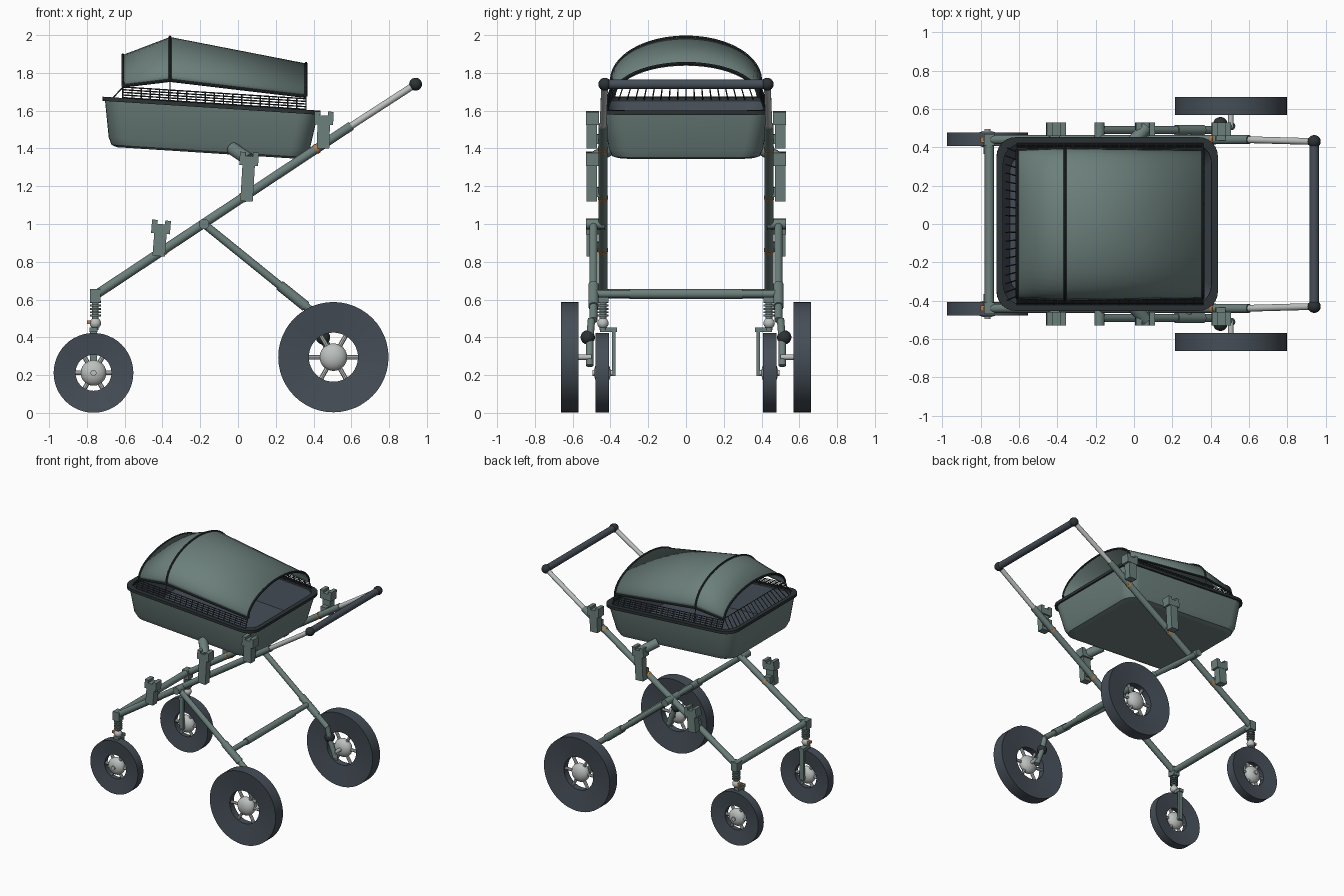
import bpy, bmesh
from math import sin, cos, pi
from mathutils import Vector, Matrix

cube = bpy.data.objects.get("Cube")
if cube:
    bpy.data.objects.remove(cube, do_unlink=True)


def material(name, r, g, b):
    m = bpy.data.materials.new(name)
    m.use_nodes = True
    m.diffuse_color = (r, g, b, 1)
    m.node_tree.nodes["Principled BSDF"].inputs["Base Color"].default_value = (r, g, b, 1)
    return m


GREEN = material("grey green", .15, .215, .2)
SLATE = material("dark slate", .06, .075, .095)
BLACK = material("charcoal", .025, .032, .036)
SILVER = material("light grey", .5, .53, .52)
ORANGE = material("orange", .55, .2, .05)


def finish(name, bm, mat, smooth=True):
    bmesh.ops.recalc_face_normals(bm, faces=bm.faces)
    mesh = bpy.data.meshes.new(name)
    bm.to_mesh(mesh)
    bm.free()
    mesh.materials.append(mat)
    ob = bpy.data.objects.new(name, mesh)
    bpy.context.collection.objects.link(ob)
    if smooth:
        bpy.ops.object.select_all(action='DESELECT')
        ob.select_set(True)
        bpy.context.view_layer.objects.active = ob
        bpy.ops.object.shade_smooth_by_angle(angle=.6)
    return ob


def rods(name, pairs, r, mat, sides=14):
    """Straight cylinders between pairs of points, joined in one object."""
    bm = bmesh.new()
    for a, b in pairs:
        a, b = Vector(a), Vector(b)
        d = b - a
        place = Matrix.Translation((a + b) / 2) @ d.to_track_quat('Z', 'Y').to_matrix().to_4x4()
        bmesh.ops.create_cone(bm, cap_ends=True, segments=sides, radius1=r, radius2=r,
                              depth=d.length, matrix=place)
    return finish(name, bm, mat, sides > 6)


def boxes(name, items, mat, tilt=0, pivot=(0, 0, 0)):
    """Boxes given as (centre, size), tilted together about the y axis."""
    bm = bmesh.new()
    for c, size in items:
        bmesh.ops.create_cube(bm, size=1, matrix=Matrix.Translation(c) @ Matrix.Diagonal((*size, 1)))
    bmesh.ops.rotate(bm, verts=bm.verts, cent=pivot, matrix=Matrix.Rotation(tilt, 3, 'Y'))
    return finish(name, bm, mat, False)


def ball(name, c, r, mat, flat=1):
    bm = bmesh.new()
    bmesh.ops.create_uvsphere(bm, u_segments=20, v_segments=12, radius=r,
                              matrix=Matrix.Translation(c) @ Matrix.Diagonal((1, flat, 1, 1)))
    return finish(name, bm, mat)


def loft(name, rings, mat, loop=True, cap=False, wrap=False):
    """Skin a series of equal-length point rings."""
    bm = bmesh.new()
    vs = [[bm.verts.new(p) for p in ring] for ring in rings]
    n = len(vs[0])
    for k in range(len(vs) if wrap else len(vs) - 1):
        a, b = vs[k], vs[(k + 1) % len(vs)]
        for i in range(n if loop else n - 1):
            j = (i + 1) % n
            bm.faces.new((a[i], a[j], b[j], b[i]))
    if cap:
        bm.faces.new(vs[0])
        bm.faces.new(vs[-1])
    return finish(name, bm, mat)


# Basin: tilted rounded tray with a dark lining and rim
TILT = Matrix.Translation((-.14, 0, 1.625)) @ Matrix.Rotation(.064, 4, 'Y')
LONG, WIDE = .57, .445


def tray_ring(inset, z, corner=.1):
    ring = []
    for q, (sx, sy) in enumerate([(1, 1), (-1, 1), (-1, -1), (1, -1)]):
        for k in range(7):
            t = (q + k / 6) * pi / 2
            ring.append(TILT @ Vector((sx * (LONG - corner - inset) + corner * cos(t),
                                       sy * (WIDE - corner - inset) + corner * sin(t), z)))
    return ring


loft("basin", [tray_ring(.085, -.25), tray_ring(.055, -.24), tray_ring(.037, -.2),
               tray_ring(.004, 0)], GREEN).data
loft("basin_floor", [tray_ring(.085, -.25), tray_ring(.085, -.24)], GREEN, cap=True)
loft("basin_lining", [tray_ring(.075, -.215), tray_ring(.02, 0)], SLATE)
loft("lining_floor", [tray_ring(.075, -.22), tray_ring(.075, -.215)], SLATE, cap=True)
loft("basin_rim", [tray_ring(-.008, -.01), tray_ring(-.008, .012),
                   tray_ring(.026, .012), tray_ring(.026, -.01)], BLACK, wrap=True)

# Hood: three arched stations (x, base z, top z, half width)
STATIONS = [(-.61, 1.73, 1.895, .385), (-.36, 1.76, 1.99, .395), (.36, 1.675, 1.85, .385)]


def arch(x, base, top, w):
    return [Vector((x, w * cos(pi * k / 24), base + (top - base) * sin(pi * k / 24)))
            for k in range(25)]


arches = [arch(*s) for s in STATIONS]
hood = loft("hood", arches, GREEN, loop=False)
hood.modifiers.new("thickness", 'SOLIDIFY').thickness = .012
trim = [pair for a in arches for pair in zip(a, a[1:])]
for e in (0, -1):
    trim += [(arches[0][e], arches[1][e]), (arches[1][e], arches[2][e])]
rods("hood_trim", trim, .008, BLACK, 8)


# Wire guard between basin rim and hood
def rim_point(x, y):
    p = TILT @ Vector((0, 0, 0))
    return Vector((x, y, p.z - .064 * (x + .14)))


def hood_base(x):
    a, b, c = STATIONS
    if x < b[0]:
        return a[1] + (b[1] - a[1]) * (x - a[0]) / (b[0] - a[0])
    return b[1] + (c[1] - b[1]) * (x - b[0]) / (c[0] - b[0])


wires = []
for s in (1, -1):
    for k in range(21):
        x = -.61 + .97 * k / 20
        wires.append((rim_point(x, s * .425), (x, s * .395, rim_point(x, 0).z + .07)))
    for k in range(6):
        y, lift = s * (.425 - .006 * k), .014 * k
        up = Vector((0, 0, lift))
        wires.append((rim_point(-.61, y) + up, rim_point(.36, y) + up))
    for x in (-.61, -.36, .36):
        wires.append((rim_point(x, s * .42), (x, s * .39, hood_base(x))))
for k in range(19):
    y = -.4 + .8 * k / 18
    wires.append((rim_point(-.67, y), (-.6, y * .93, 1.735)))
wires.append(((-.605, -.385, 1.735), (-.605, .385, 1.735)))
rods("wire_guard", wires, .0035, BLACK, 4)


# Wheel with dished tyre, hub and spokes
def wheel(name, c, R, hole, half, hub):
    c = Vector(c)

    def ring(r, y):
        return [c + Vector((r * cos(t * pi / 24), y, r * sin(t * pi / 24))) for t in range(48)]

    loft(name + "_tyre", [ring(R, -half), ring(R, half), ring(hole, half * .55),
                          ring(hole, -half * .55)], SLATE, wrap=True)
    spokes = [(c, c + Vector(((hole + .01) * cos(k * pi / 3), 0, (hole + .01) * sin(k * pi / 3))))
              for k in range(6)]
    rods(name + "_spokes", spokes, .012, SILVER, 8)
    ball(name + "_hub", c, hub, SILVER, .65)


START, SLEEVE, GRIP = (-.76, .62), (.6, 1.52), (.94, 1.74)


def rail(x):
    return START[1] + (x - START[0]) * (SLEEVE[1] - START[1]) / (SLEEVE[0] - START[0])


for s, side in ((1, "back"), (-1, "front")):
    def P(x, y, z):
        return Vector((x, s * y, z))

    # Main rail and telescopic handle arm
    rods(side + "_rail", [(P(START[0], .44, START[1]), P(SLEEVE[0], .44, SLEEVE[1]))], .024, GREEN)
    rods(side + "_handle_arm", [(P(.58, .44, 1.507), P(.94, .43, 1.74))], .018, SILVER)
    ball(side + "_handle_knob", P(.94, .43, 1.74), .034, BLACK)
    rods(side + "_rail_bands", [(P(x, .44, rail(x)), P(x + .012, .44, rail(x + .012)))
                                for x in (-.4, .02, .41)], .027, ORANGE)

    # Sloping rear leg, sleeve and axle carrier
    rods(side + "_leg", [(P(-.18, .49, 1), P(.45, .49, .49))], .021, GREEN)
    rods(side + "_leg_sleeve", [(P(.22, .49, .676), P(.36, .49, .563))], .028, GREEN)
    rods(side + "_leg_pivot", [(P(-.18, .43, 1), P(-.18, .53, 1))], .028, GREEN)
    rods(side + "_axle_carrier", [(P(.44, .5, .5), P(.46, .51, .38)),
                                  (P(.46, .51, .38), P(.51, .51, .25))], .02, GREEN)
    ball(side + "_axle_joint", P(.45, .52, .4), .038, BLACK)
    rods(side + "_axle", [(P(.505, .5, .295), P(.505, .63, .295))], .014, SILVER)
    wheel(side + "_large_wheel", P(.505, .615, .295), .292, .13, .047, .073)

    # Small wheel, its sprung post and one-sided fork
    wheel(side + "_small_wheel", P(-.765, .443, .212), .211, .095, .035, .068)
    boxes(side + "_rail_corner", [(P(-.755, .44, .62), (.055, .06, .07))], GREEN)
    rods(side + "_post", [(P(-.755, .44, .44), P(-.755, .44, .62))], .018, GREEN)
    rods(side + "_spring", [(P(-.755, .44, .51 + .018 * k), P(-.755, .44, .52 + .018 * k))
                            for k in range(5)], .03, GREEN)
    ball(side + "_post_joint", P(-.755, .44, .475), .03, SILVER)
    boxes(side + "_post_tab", [(P(-.785, .44, .48), (.03, .03, .018))], ORANGE)
    boxes(side + "_fork", [(P(-.765, .41, .44), (.04, .09, .025)),
                           (P(-.765, .382, .32), (.035, .018, .25))], GREEN)
    rods(side + "_small_axle", [(P(-.765, .375, .212), P(-.765, .495, .212))], .016, SILVER)

    # Clamps along the rail: (x, bottom, top, tilt)
    for n, (x, low, high, tilt) in enumerate([(-.42, .83, 1.0, .08), (.045, 1.12, 1.36, .06),
                                              (.45, 1.4, 1.575, .03)]):
        boxes(f"{side}_clamp_{n + 1}", [
            (P(x, .5, (low + high) / 2), (.066, .055, high - low)),
            (P(x, .495, high - .025), (.1, .07, .05)),
            (P(x - .035, .495, high + .008), (.03, .07, .025)),
            (P(x + .035, .495, high + .008), (.03, .07, .025)),
            (P(x, .46, low + .05), (.05, .05, .05))], GREEN, tilt, P(x, .5, low))
    rods(side + "_basin_support", [(P(-.03, .4, 1.4), P(.06, .5, 1.34))], .035, GREEN)

# Cross members and handle grip
rods("front_crossbar", [((-.755, -.44, .63), (-.755, .44, .63))], .025, GREEN)
rods("leg_crossbar", [((.28, -.49, .63), (.28, .49, .63))], .02, GREEN)
rods("leg_crossbar_sleeve", [((.28, -.3, .63), (.28, .3, .63))], .026, GREEN)
rods("handle_grip", [((.94, -.42, 1.74), (.94, .42, 1.74))], .026, SLATE)
